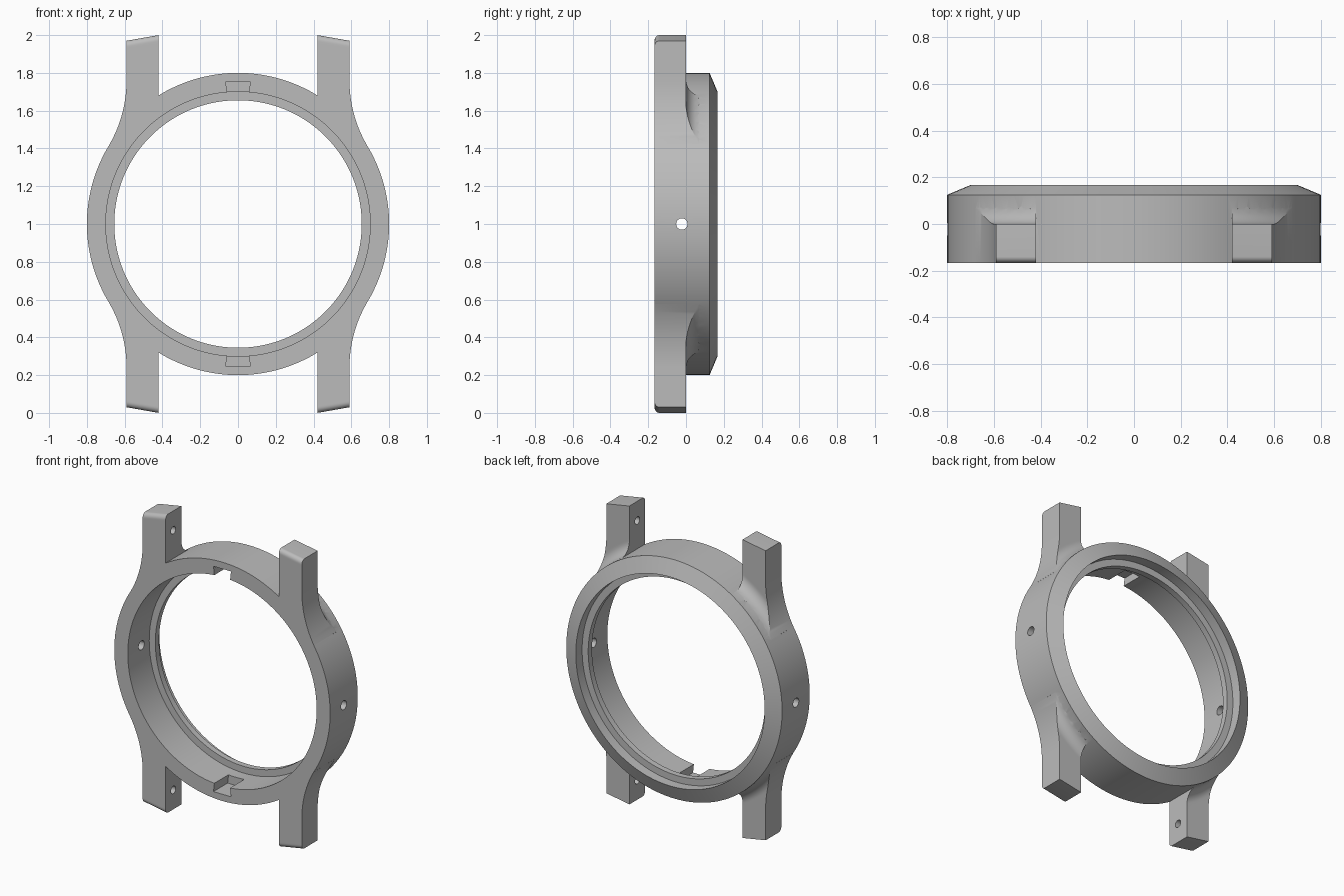
import bpy, bmesh, math
from mathutils import Matrix, Vector

FRONT, BACK = -0.167, 0.167
R_OUT, R_BORE, R_LIP = 0.80, 0.70, 0.655
LUG_IN, LUG_OUT = 0.42, 0.59

cube = bpy.data.objects.get("Cube")
if cube:
    bpy.data.objects.remove(cube, do_unlink=True)

grey = bpy.data.materials.new("satin grey")
grey.use_nodes = True
grey.diffuse_color = (0.5, 0.5, 0.5, 1)
grey.node_tree.nodes["Principled BSDF"].inputs["Base Color"].default_value = (0.5, 0.5, 0.5, 1)


def make_object(name, bm):
    bmesh.ops.remove_doubles(bm, verts=bm.verts[:], dist=1e-5)
    bmesh.ops.recalc_face_normals(bm, faces=bm.faces[:])
    mesh = bpy.data.meshes.new(name)
    bm.to_mesh(mesh)
    bm.free()
    mesh.materials.append(grey)
    obj = bpy.data.objects.new(name, mesh)
    bpy.context.collection.objects.link(obj)
    obj.location.z = 1
    return obj


def lathe(name, profile, steps=180):
    """Closed (radius, y) profile turned about the y axis."""
    bm = bmesh.new()
    rings = []
    for i in range(steps):
        a = 2 * math.pi * i / steps
        rings.append([bm.verts.new((r * math.cos(a), y, r * math.sin(a))) for r, y in profile])
    n = len(profile)
    for i in range(steps):
        p, q = rings[i], rings[(i + 1) % steps]
        for j in range(n):
            k = (j + 1) % n
            bm.faces.new((p[j], p[k], q[k], q[j]))
    return make_object(name, bm)


def lug_depths(x, z):
    """Front and back y of a lug: rounded tip, curved back, fillet into the ring."""
    d = max(0.0, 1 - 0.176 * (x - LUG_IN) - z)
    if d < 1e-6:
        d = 0.0
    nose = max(0.0, 1 - d / 0.03)
    front = FRONT + 0.027 * (1 - math.sqrt(1 - nose * nose))
    slope = max(0.0, 1 - d / 0.27)
    back = -0.14 + 0.14 * (1 - slope * slope) ** 0.55
    q = min(0.075, max(0.0, 0.875 - math.hypot(x, z)))
    fillet = 0.075 - math.sqrt(0.075 ** 2 - q * q)
    return front, max(back, fillet)


def make_lug(name, sx, sz):
    # Outer edge: a concave arc tangent to the ring, then straight to the tip
    end = math.asin(0.5125)
    direction = Vector((math.cos(end), math.sin(end)))
    arc_r = (R_OUT * direction.x - LUG_OUT) / (1 - direction.x)
    centre = direction * (R_OUT + arc_r)
    r0 = 0.77
    a0 = math.acos(LUG_IN / r0)
    left0 = Vector((LUG_IN, r0 * math.sin(a0)))
    right0 = direction * r0
    left1 = Vector((LUG_IN, centre.y))
    right1 = Vector((LUG_OUT, centre.y))
    left2 = Vector((LUG_IN, 1.0))
    right2 = Vector((LUG_OUT, 1 - 0.176 * (LUG_OUT - LUG_IN)))
    half, cols = 24, 20
    bm = bmesh.new()
    fronts, backs = [], []
    for row in range(2 * half + 1):
        if row <= half:
            w = row / half
            a = math.pi + end * (1 - w)
            left = left0.lerp(left1, w)
            right = centre + arc_r * Vector((math.cos(a), math.sin(a))) if row else right0
        else:
            w = 1
            t = 1 - (2 - row / half) ** 2
            left, right = left1.lerp(left2, t), right1.lerp(right2, t)
        f_row, b_row = [], []
        for c in range(cols + 1):
            u = c / cols
            a = a0 + (end - a0) * u
            bulge = Vector((math.cos(a), math.sin(a))) * r0 - left0.lerp(right0, u)
            p = left.lerp(right, u) + bulge * (1 - w)
            front, back = lug_depths(p.x, p.y)
            f_row.append(bm.verts.new((sx * p.x, front, sz * p.y)))
            b_row.append(f_row[-1] if row == 2 * half
                         else bm.verts.new((sx * p.x, back, sz * p.y)))
        fronts.append(f_row)
        backs.append(b_row)

    def face(*verts):
        bm.faces.new(list(dict.fromkeys(verts)))

    for i in range(2 * half):
        for c in range(cols):
            for g in (fronts, backs):
                face(g[i][c], g[i][c + 1], g[i + 1][c + 1], g[i + 1][c])
        for c in (0, cols):
            face(fronts[i][c], fronts[i + 1][c], backs[i + 1][c], backs[i][c])
    for c in range(cols):
        face(fronts[0][c], fronts[0][c + 1], backs[0][c + 1], backs[0][c])
    return make_object(name, bm)


def pin(name, x, y, z, radius, length):
    """Cylinder cutter along x."""
    bm = bmesh.new()
    bmesh.ops.create_cone(bm, cap_ends=True, segments=32, radius1=radius, radius2=radius,
                          depth=length,
                          matrix=Matrix.Translation((x, y, z)) @ Matrix.Rotation(math.pi / 2, 4, 'Y'))
    return make_object(name, bm)


def notch(name, sz):
    """Dovetail cutter opening to the front and the bore."""
    bm = bmesh.new()
    outline = ((-0.054, 0.66), (0.054, 0.66), (0.065, 0.755), (-0.065, 0.755))
    f = bm.faces.new([bm.verts.new((x, FRONT - 0.05, sz * z)) for x, z in outline])
    new = bmesh.ops.extrude_face_region(bm, geom=[f])["geom"]
    bmesh.ops.translate(bm, verts=[v for v in new if isinstance(v, bmesh.types.BMVert)],
                        vec=(0, 0.2, 0))
    return make_object(name, bm)


# Ring with a chamfered back, front bore, inner lip and back recess
case = lathe("watch_case", [(R_OUT, FRONT), (R_OUT, 0.125), (R_BORE, BACK), (R_BORE, 0.10),
                            (R_LIP, 0.10), (R_LIP, 0.06), (R_BORE, 0.06), (R_BORE, FRONT)])

# Four lugs, each with a blind strap-pin hole, plus side holes and notches
joins, cuts = [], []
for sx in (-1, 1):
    cuts.append(pin("side_hole_cutter", sx * 0.75, -0.022, 0, 0.03, 0.3))
    for sz in (-1, 1):
        joins.append(make_lug("lug", sx, sz))
        cuts.append(pin("strap_hole_cutter", sx * 0.44, -0.085, sz * 0.87, 0.025, 0.16))
for sz in (-1, 1):
    cuts.append(notch("notch_cutter", sz))

bpy.context.view_layer.objects.active = case
for tools, operation in ((joins, 'UNION'), (cuts, 'DIFFERENCE')):
    for tool in tools:
        mod = case.modifiers.new(operation.lower(), 'BOOLEAN')
        mod.operation, mod.solver, mod.object = operation, 'EXACT', tool
        bpy.context.view_layer.update()
        bpy.ops.object.modifier_apply(modifier=mod.name)
        bpy.data.objects.remove(tool, do_unlink=True)

bpy.ops.object.select_all(action='DESELECT')
case.select_set(True)
bpy.ops.object.shade_smooth_by_angle(angle=math.radians(25))
